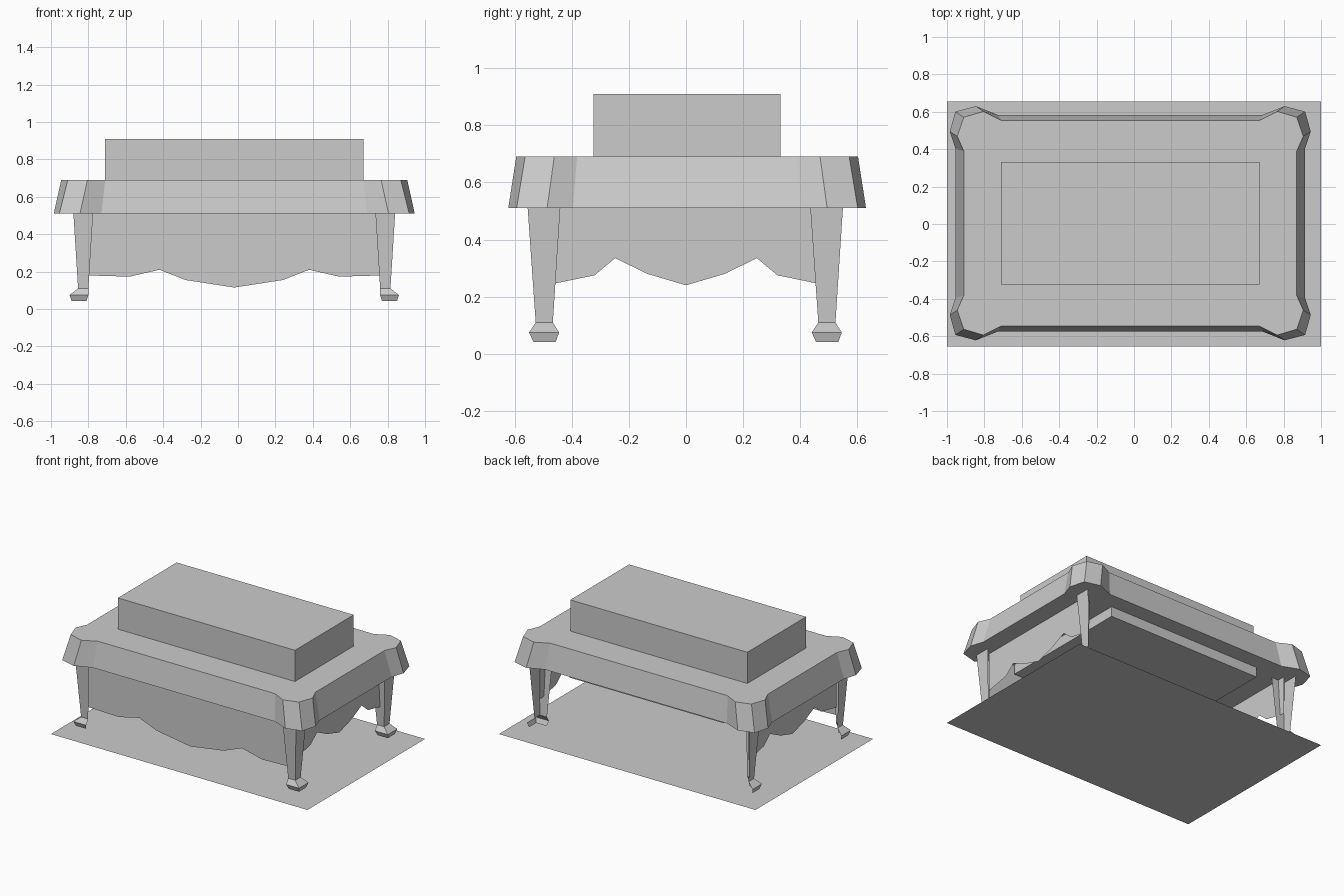
import bpy, bmesh

if "Cube" in bpy.data.objects:
    bpy.data.objects.remove(bpy.data.objects["Cube"])

CX, CY = -0.02, 0.004      # centre of the table on the floor
RIM_Z, TOP_Z = 0.51, 0.69

grey = bpy.data.materials.new("plain_grey")
grey.use_nodes = True
grey.diffuse_color = (0.6, 0.6, 0.6, 1)
grey.node_tree.nodes["Principled BSDF"].inputs["Base Color"].default_value = (0.6, 0.6, 0.6, 1)


def make(name, rings, closed=True, caps=True):
    """Skin a stack of rings with faces; optionally close and cap it."""
    bm = bmesh.new()
    loops = [[bm.verts.new(p) for p in ring] for ring in rings]
    n = len(loops[0])
    for a, b in zip(loops, loops[1:]):
        for i in range(n if closed else n - 1):
            j = (i + 1) % n
            bm.faces.new((a[i], a[j], b[j], b[i]))
    if caps:
        bm.faces.new(loops[0][::-1])
        bm.faces.new(loops[-1])
    bmesh.ops.recalc_face_normals(bm, faces=bm.faces)
    mesh = bpy.data.meshes.new(name)
    bm.to_mesh(mesh)
    bm.free()
    mesh.materials.append(grey)
    obj = bpy.data.objects.new(name, mesh)
    bpy.context.collection.objects.link(obj)
    return obj


def box(name, hx, hy, z0, z1, cy=CY):
    corners = [(-hx, -hy), (hx, -hy), (hx, hy), (-hx, hy)]
    make(name, [[(CX + x, cy + y, z) for x, y in corners] for z in (z0, z1)])


def outline(quarter, z):
    """Mirror a quarter outline into a full ring."""
    half = quarter + [(-x, y) for x, y in reversed(quarter)]
    full = half + [(-x, -y) for x, y in half]
    return [(CX + x, CY + y, z) for x, y in full]


# Floor sheet
bm = bmesh.new()
bm.faces.new([bm.verts.new((x, y, 0)) for x, y in
              ((-1, -0.655), (1, -0.655), (1, 0.655), (-1, 0.655))])
floor_mesh = bpy.data.meshes.new("floor_sheet")
bm.to_mesh(floor_mesh)
bm.free()
floor_mesh.materials.append(grey)
bpy.context.collection.objects.link(bpy.data.objects.new("floor_sheet", floor_mesh))

# Table top with flared rim and swelling corners
lower = [(0.935, 0.40), (0.965, 0.49), (0.935, 0.597), (0.825, 0.626), (0.71, 0.58)]
upper = [(0.89, 0.385), (0.925, 0.465), (0.89, 0.567), (0.785, 0.598), (0.69, 0.55)]
make("table_top", [outline(lower, RIM_Z), outline(upper, TOP_Z)])

# Upper block and shallow underside panel
box("upper_block", 0.69, 0.327, TOP_Z, 0.91)
box("underside_panel", 0.60, 0.48, 0.44, RIM_Z, cy=-0.01)

# Legs: open angle-shaped shells with flared feet
# each row: z, inner x, outer x, front y, back y (relative to leg centre)
LEG = [(RIM_Z, 0.755, 0.86, -0.058, 0.056),
       (0.11, 0.78, 0.835, -0.03, 0.03),
       (0.075, 0.78, 0.88, -0.053, 0.052),
       (0.042, 0.79, 0.87, -0.038, 0.04)]
for depth, row in ((-0.496, "front"), (0.493, "back")):
    for side, hand in ((1, "left"), (-1, "right")):
        rings = [[(CX + side * xi, depth + yf, z),
                  (CX + side * xo, depth + yf, z),
                  (CX + side * xo, depth + yb, z)] for z, xi, xo, yf, yb in LEG]
        make(f"{row}_{hand}_leg", rings, closed=False, caps=False)


# Scalloped skirts on the front and both ends
def skirt(name, half_profile, place):
    profile = [(-t, z) for t, z in half_profile] + [(t, z) for t, z in reversed(half_profile[:-1])]
    make(name, [[place(t, z) for t, z in profile],
                [place(t, RIM_Z) for t, z in profile]], closed=False, caps=False)


front = [(0.80, 0.18), (0.56, 0.173), (0.40, 0.21), (0.26, 0.155), (0, 0.115)]
end = [(0.49, 0.24), (0.32, 0.275), (0.248, 0.335), (0.135, 0.28), (0, 0.24)]
skirt("front_skirt", front, lambda t, z: (CX + t, -0.50, z))
for side, hand in ((1, "left"), (-1, "right")):
    skirt(f"{hand}_skirt", end, lambda t, z: (CX + side * 0.81, t, z))
